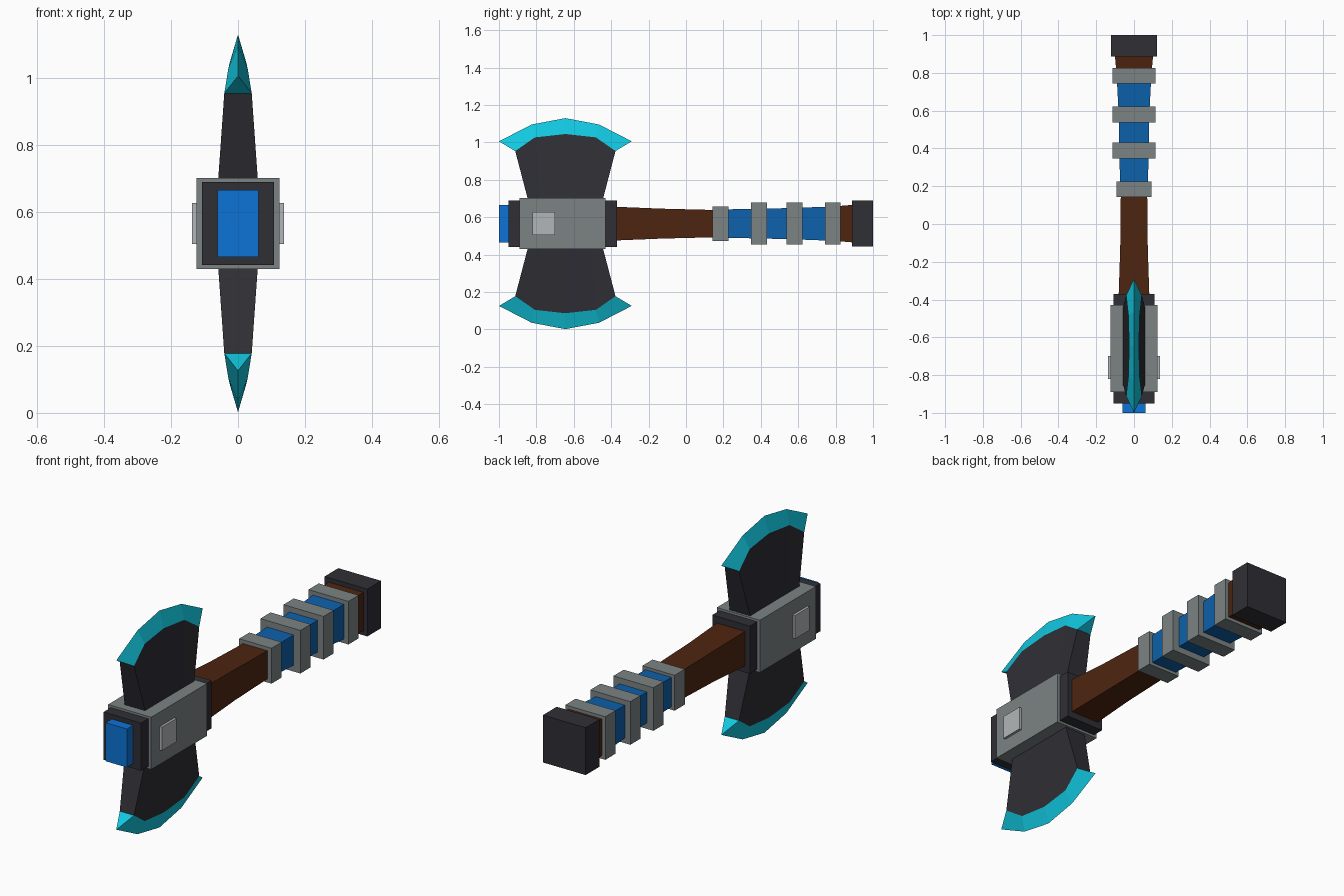
import bpy, bmesh

if "Cube" in bpy.data.objects:
    bpy.data.objects.remove(bpy.data.objects["Cube"])

CZ = 0.566      # height of the handle axis
BY = -0.645     # middle of the axe head along y


def material(name, r, g, b):
    m = bpy.data.materials.new(name)
    m.diffuse_color = (r, g, b, 1)
    m.use_nodes = True
    m.node_tree.nodes["Principled BSDF"].inputs["Base Color"].default_value = m.diffuse_color
    return m


DARK = material("dark iron", 0.028, 0.028, 0.036)
GREY = material("grey steel", 0.20, 0.225, 0.225)
LIGHT = material("light steel", 0.44, 0.47, 0.48)
BROWN = material("brown wood", 0.075, 0.018, 0.005)
WRAP = material("blue wrap", 0.004, 0.12, 0.41)
GEM = material("bright blue", 0.004, 0.17, 0.66)
EDGE = material("cyan edge", 0.006, 0.58, 0.75)


def finish(name, bm, *mats):
    bmesh.ops.recalc_face_normals(bm, faces=bm.faces)
    me = bpy.data.meshes.new(name)
    bm.to_mesh(me)
    bm.free()
    for m in mats:
        me.materials.append(m)
    ob = bpy.data.objects.new(name, me)
    bpy.context.collection.objects.link(ob)
    return ob


def box(name, y0, y1, hx, hz, mat, cx=0):
    bm = bmesh.new()
    bmesh.ops.create_cube(bm, size=1)
    for v in bm.verts:
        v.co = (cx + v.co.x * 2 * hx, (y0 + y1) / 2 + v.co.y * (y1 - y0), CZ + v.co.z * 2 * hz)
    return finish(name, bm, mat)


# head block, collar, front stud and side plates
box("head_core", -0.95, -0.37, 0.108, 0.124, DARK)
box("head_collar", -0.89, -0.43, 0.124, 0.136, GREY)
box("front_stud", -1.0, -0.94, 0.061, 0.10, GEM)
for side, s in (("left", -1), ("right", 1)):
    box(side + "_plate", -0.82, -0.70, 0.01, 0.061, LIGHT, cx=s * 0.127)

# handle: square loft, (y, half width, half height), blue between the rings
sections = [(-0.40, 0.082, 0.091), (-0.13, 0.073, 0.080), (0.15, 0.070, 0.073),
            (0.19, 0.073, 0.076), (0.39, 0.078, 0.079), (0.58, 0.081, 0.084),
            (0.79, 0.092, 0.092), (0.90, 0.102, 0.101)]
bm = bmesh.new()
loops = [[bm.verts.new((sx * hx, y, CZ + sz * hz))
          for sx, sz in ((-1, -1), (1, -1), (1, 1), (-1, 1))] for y, hx, hz in sections]
for a, b in zip(loops, loops[1:]):
    for i in range(4):
        f = bm.faces.new((a[i], a[(i + 1) % 4], b[(i + 1) % 4], b[i]))
        f.material_index = 1 if 0.16 < f.calc_center_median().y < 0.78 else 0
bm.faces.new(loops[0])
bm.faces.new(loops[-1])
finish("handle", bm, BROWN, WRAP)

# grip rings and pommel
for i, (y, hx, hz) in enumerate([(0.184, 0.093, 0.092), (0.39, 0.115, 0.112),
                                 (0.58, 0.115, 0.112), (0.785, 0.115, 0.112)]):
    box(f"grip_ring_{i + 1}", y - 0.042, y + 0.042, hx, hz, GREY)
box("pommel", 0.887, 1.0, 0.123, 0.123, DARK)

# blades: body columns (y, z) and sharp ridge, measured from the head centre
base = [(-0.19, 0.09), (-0.13, 0.09), (0, 0.09), (0.13, 0.09), (0.19, 0.09)]
inner = [(-0.268, 0.388, 0.041), (-0.163, 0.461, 0.029), (0, 0.479, 0.025),
         (0.163, 0.461, 0.029), (0.268, 0.388, 0.041)]
ridge = [(-0.355, 0.44), (-0.18, 0.53), (0, 0.564), (0.18, 0.53), (0.355, 0.44)]
for name, s in (("upper", 1), ("lower", -1)):
    # dark blade body
    bm = bmesh.new()
    lo, hi = [], []
    for x in (-1, 1):
        lo.append([bm.verts.new((x * 0.062, BY + y, CZ + s * z)) for y, z in base])
        hi.append([bm.verts.new((x * h, BY + y, CZ + s * z)) for y, z, h in inner])
        for i in range(4):
            bm.faces.new((lo[-1][i], lo[-1][i + 1], hi[-1][i + 1], hi[-1][i]))
    for i in (0, 4):
        bm.faces.new((lo[0][i], lo[1][i], hi[1][i], hi[0][i]))
    for row in (lo, hi):
        for i in range(4):
            bm.faces.new((row[0][i], row[0][i + 1], row[1][i + 1], row[1][i]))
    finish(name + "_blade", bm, DARK)

    # cyan cutting edge
    bm = bmesh.new()
    tip = [bm.verts.new((0, BY + y, CZ + s * z)) for y, z in ridge]
    rows = [[bm.verts.new((x * h, BY + y, CZ + s * z)) for y, z, h in inner] for x in (-1, 1)]
    for r in rows:
        for i in range(4):
            bm.faces.new((r[i], r[i + 1], tip[i + 1], tip[i]))
    for i in (0, 4):
        bm.faces.new((rows[0][i], rows[1][i], tip[i]))
    for i in range(4):
        bm.faces.new((rows[0][i], rows[0][i + 1], rows[1][i + 1], rows[1][i]))
    finish(name + "_cutting_edge", bm, EDGE)
